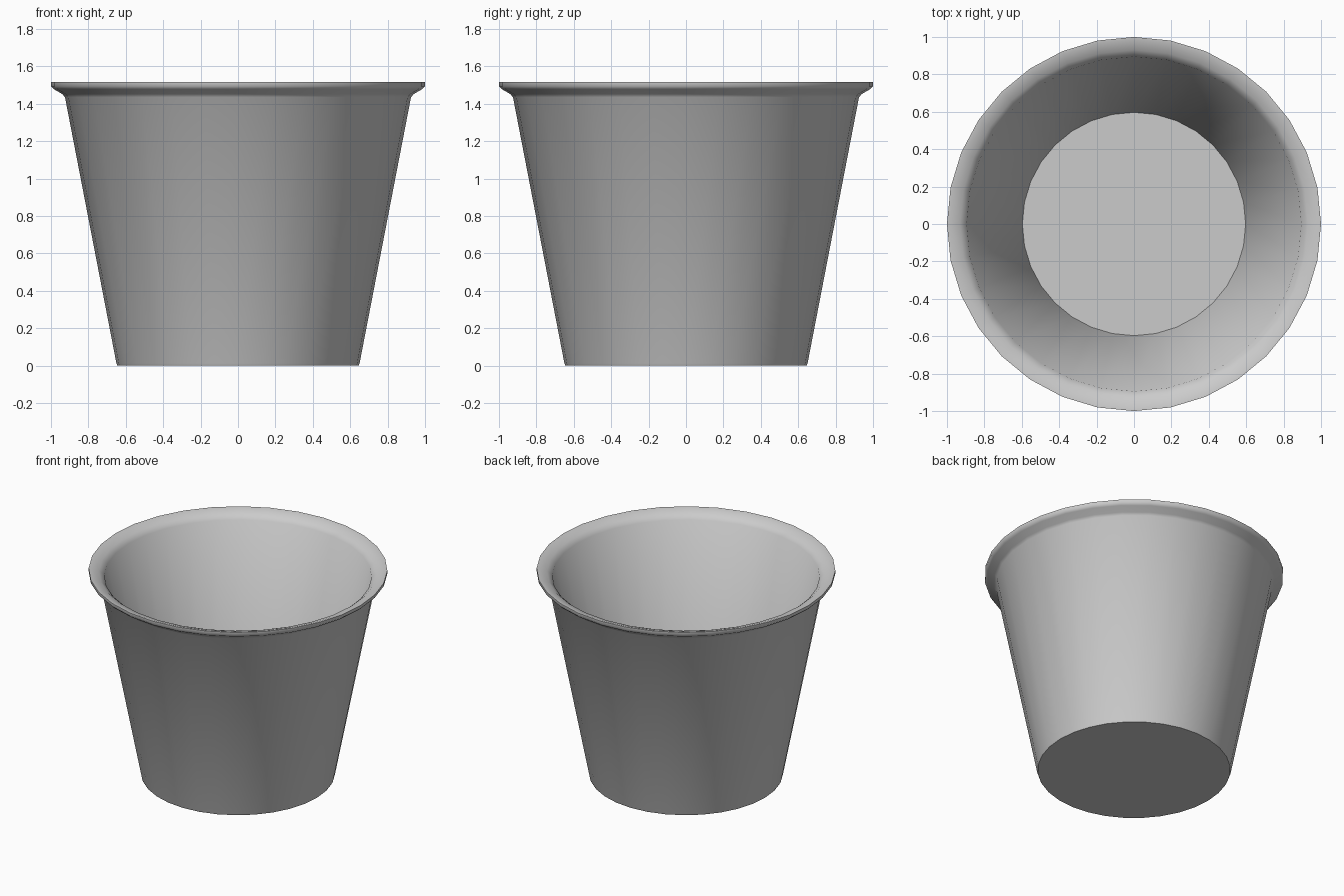
import bpy, bmesh, math

if "Cube" in bpy.data.objects:
    bpy.data.objects.remove(bpy.data.objects["Cube"])

SIDES = 32

# Closed profile (radius, height): underside, outer wall, flared lip, inner wall, floor
profile = [
    (0.645, 0.0), (0.65, 0.012), (0.925, 1.435), (0.94, 1.452), (0.985, 1.478),
    (1.0, 1.493), (1.0, 1.515), (0.985, 1.514), (0.93, 1.495), (0.895, 1.465),
    (0.597, 0.03),
]

# Revolve the profile around z
bm = bmesh.new()
rings = []
for r, z in profile:
    rings.append([bm.verts.new((r * math.cos(2 * math.pi * i / SIDES),
                                r * math.sin(2 * math.pi * i / SIDES), z))
                  for i in range(SIDES)])
for a, b in zip(rings, rings[1:]):
    for i in range(SIDES):
        j = (i + 1) % SIDES
        bm.faces.new((a[i], a[j], b[j], b[i]))

# Underside and inner floor
bm.faces.new(rings[0][::-1])
bm.faces.new(rings[-1])
bmesh.ops.recalc_face_normals(bm, faces=bm.faces[:])

mesh = bpy.data.meshes.new("pot")
bm.to_mesh(mesh)
bm.free()
pot = bpy.data.objects.new("pot", mesh)
bpy.context.collection.objects.link(pot)

# Smooth walls, crisp base and floor edges
bpy.context.view_layer.objects.active = pot
pot.select_set(True)
bpy.ops.object.shade_smooth_by_angle(angle=math.radians(50))
